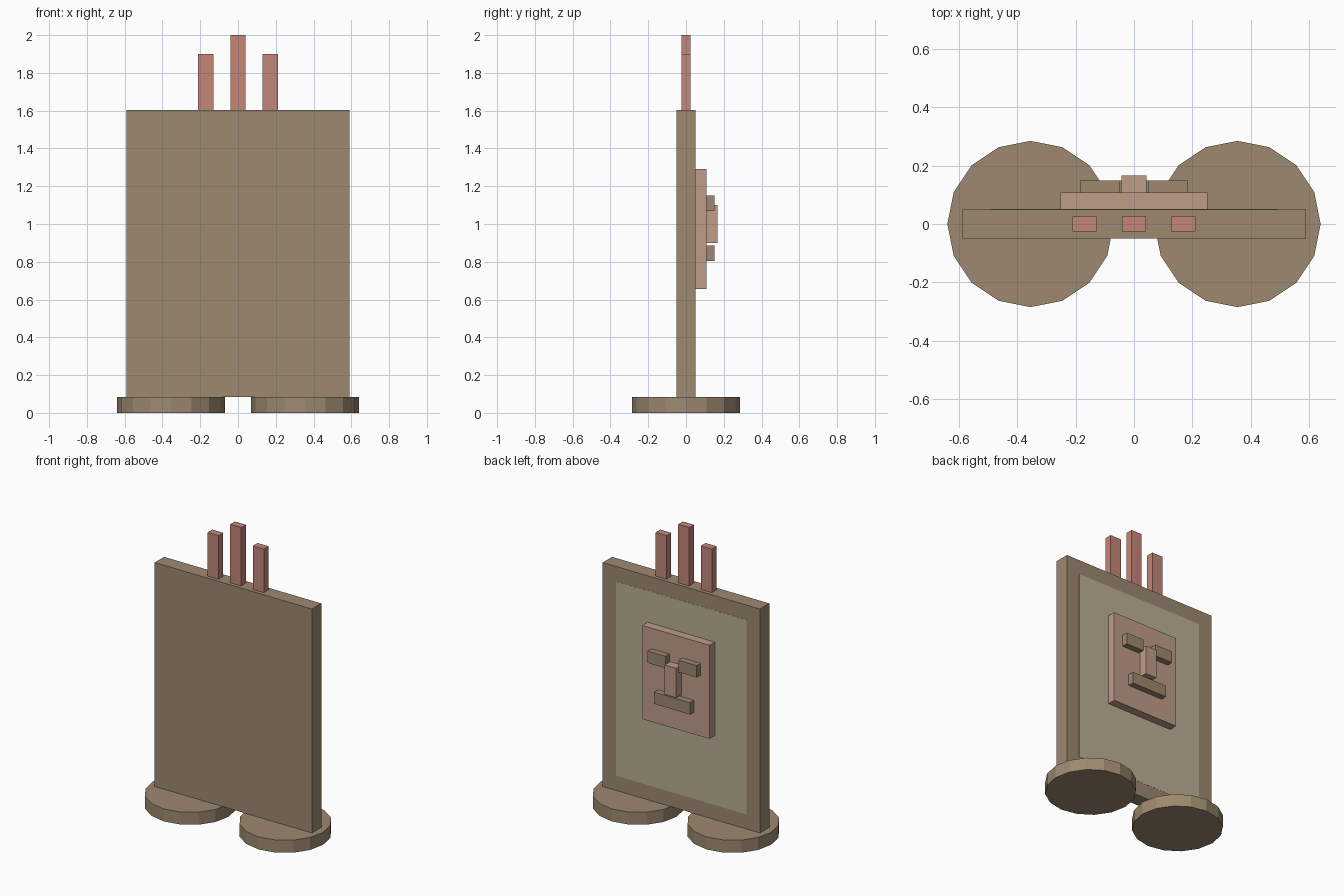
import bpy

if "Cube" in bpy.data.objects:
    bpy.data.objects.remove(bpy.data.objects["Cube"])


def material(name, rgb):
    m = bpy.data.materials.new(name)
    m.diffuse_color = (*rgb, 1)
    m.use_nodes = True
    m.node_tree.nodes["Principled BSDF"].inputs["Base Color"].default_value = m.diffuse_color
    return m


wood = material("wood", (0.34, 0.25, 0.16))
pale = material("pale_wood", (0.50, 0.43, 0.29))
tan = material("tan", (0.52, 0.34, 0.25))
red = material("dull_red", (0.55, 0.24, 0.19))


def box(name, x, y, z, mat):
    """Box from (min, max) ranges on each axis."""
    ranges = (x, y, z)
    bpy.ops.mesh.primitive_cube_add(size=1, location=[(a + b) / 2 for a, b in ranges])
    ob = bpy.context.object
    ob.name = name
    ob.scale = [b - a for a, b in ranges]
    bpy.ops.object.transform_apply(location=False, rotation=False, scale=True)
    ob.data.materials.append(mat)
    return ob


# Upright board with an almost flush panel on the back
box("board", (-0.59, 0.59), (-0.05, 0.05), (0.085, 1.604), wood)
box("back_panel", (-0.49, 0.49), (0.03, 0.051), (0.185, 1.504), pale)

# Carved face on the back
box("face_plate", (-0.252, 0.252), (0.05, 0.108), (0.655, 1.29), tan)
box("nose", (-0.043, 0.043), (0.108, 0.167), (0.9, 1.1), tan)
box("mouth", (-0.135, 0.135), (0.108, 0.15), (0.805, 0.885), wood)

# Mirrored pairs: feet and eyes
for side, s in (("left", -1), ("right", 1)):
    bpy.ops.mesh.primitive_cylinder_add(vertices=16, radius=0.285, depth=0.085,
                                        location=(s * 0.355, 0, 0.0425))
    foot = bpy.context.object
    foot.name = f"foot_{side}"
    foot.data.materials.append(wood)
    box(f"eye_{side}", sorted((s * 0.05, s * 0.185)), (0.108, 0.15), (1.07, 1.15), wood)

# Three upright prongs on top
for side, x, top in (("left", -0.17, 1.9), ("middle", 0, 2.0), ("right", 0.17, 1.9)):
    box(f"prong_{side}", (x - 0.041, x + 0.041), (-0.025, 0.025), (1.604, top), red)
